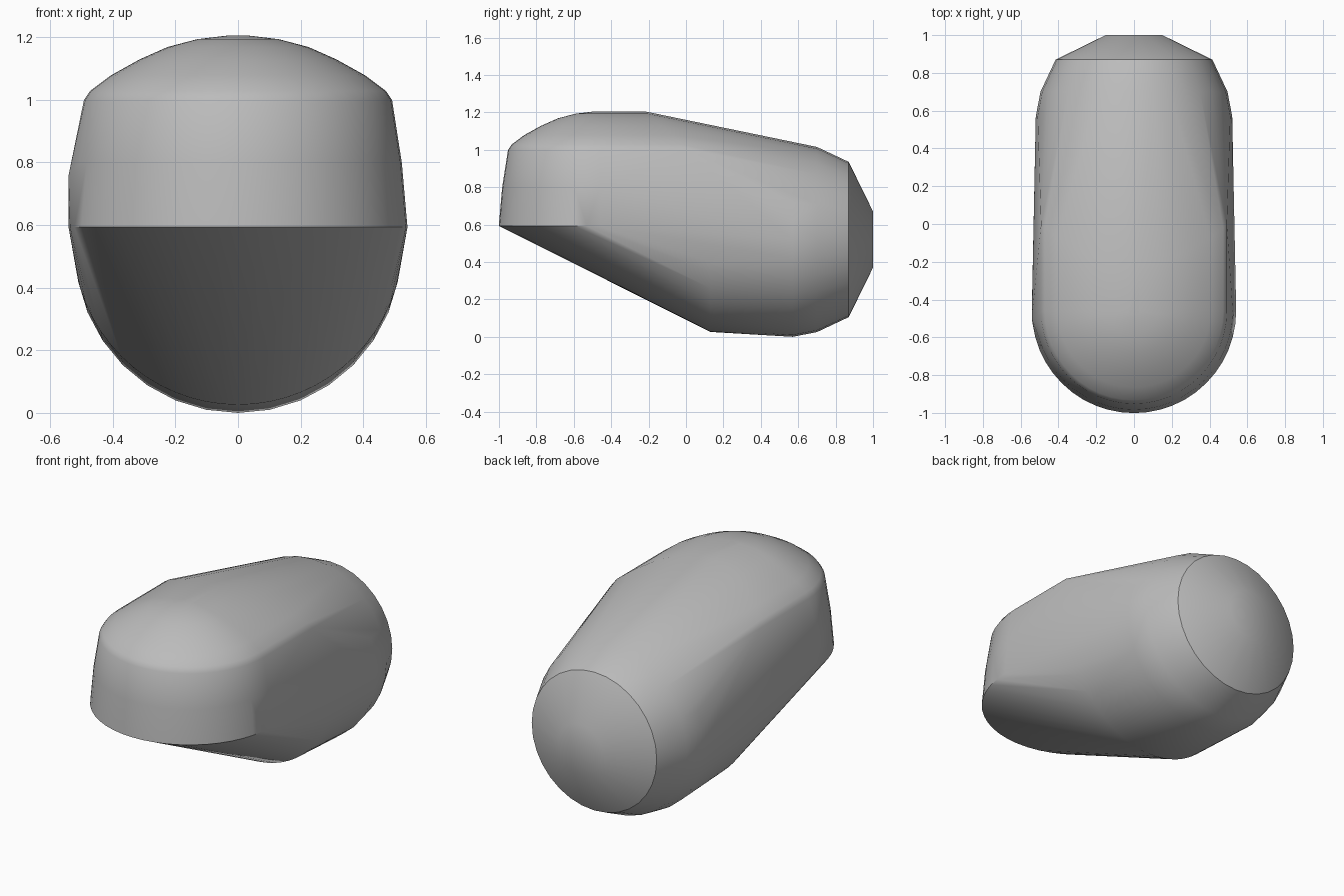
import bpy
import bmesh
from math import sin, cos, pi, radians

cube = bpy.data.objects.get("Cube")
if cube:
    bpy.data.objects.remove(cube)

grey = bpy.data.materials.new("plain grey")
grey.use_nodes = True
colour = (0.5, 0.5, 0.5, 1)
grey.diffuse_color = colour
grey.node_tree.nodes["Principled BSDF"].inputs["Base Color"].default_value = colour

points = []


def barrel_ring(y, z, radius, start=0.0, end=2 * pi, steps=32):
    """Upright ring of points around the long axis."""
    for i in range(steps + 1):
        a = start + (end - start) * i / steps
        points.append((radius * cos(a), y, z + radius * sin(a)))


def nose_arc(z, radius, steps=24):
    """Level half ring around the rounded front."""
    for i in range(steps + 1):
        a = pi + pi * i / steps
        points.append((radius * cos(a), -0.46 + radius * sin(a), z))


# Rear barrel, tapering to the small flat end
for y, radius in ((1.0, 0.15), (0.87, 0.415), (0.7, 0.495), (0.57, 0.52)):
    barrel_ring(y, 0.522, radius)

# Lower front lip of the barrel, where the sloping underside begins
barrel_ring(0.13, 0.555, 0.527, pi, 2 * pi)

# Rounded front wall and shallow dome
dome = ((1.0, 0.492), (1.03, 0.472), (1.08, 0.405), (1.13, 0.315),
        (1.17, 0.225), (1.195, 0.13), (1.207, 0.03))
for z, radius in ((0.595, 0.541), (0.8, 0.523)) + dome:
    nose_arc(z, radius)

# Dome section carried back, ending in a curved edge on the roof
for z, x in dome:
    for side in (-1, 1):
        points.append((side * x, -0.22 + 0.9 * x * x, z))

# Slight bulge on the right cheek
points.append((-0.541, -0.5, 0.76))

# Wrap one tight skin around all the sections
bm = bmesh.new()
for p in points:
    bm.verts.new(p)
bmesh.ops.remove_doubles(bm, verts=bm.verts[:], dist=0.001)
bmesh.ops.convex_hull(bm, input=bm.verts[:])
loose = [v for v in bm.verts if not v.link_faces]
bmesh.ops.delete(bm, geom=loose, context='VERTS')
bmesh.ops.dissolve_limit(bm, angle_limit=radians(1),
                         verts=bm.verts[:], edges=bm.edges[:])
bmesh.ops.recalc_face_normals(bm, faces=bm.faces[:])
low = min(v.co.z for v in bm.verts)
bmesh.ops.translate(bm, verts=bm.verts[:], vec=(0, 0, -low))

mesh = bpy.data.meshes.new("rounded_shell")
bm.to_mesh(mesh)
bm.free()
mesh.materials.append(grey)
shell = bpy.data.objects.new("rounded_shell", mesh)
bpy.context.collection.objects.link(shell)

bpy.ops.object.select_all(action='DESELECT')
shell.select_set(True)
bpy.context.view_layer.objects.active = shell
bpy.ops.object.shade_smooth_by_angle(angle=radians(36))
